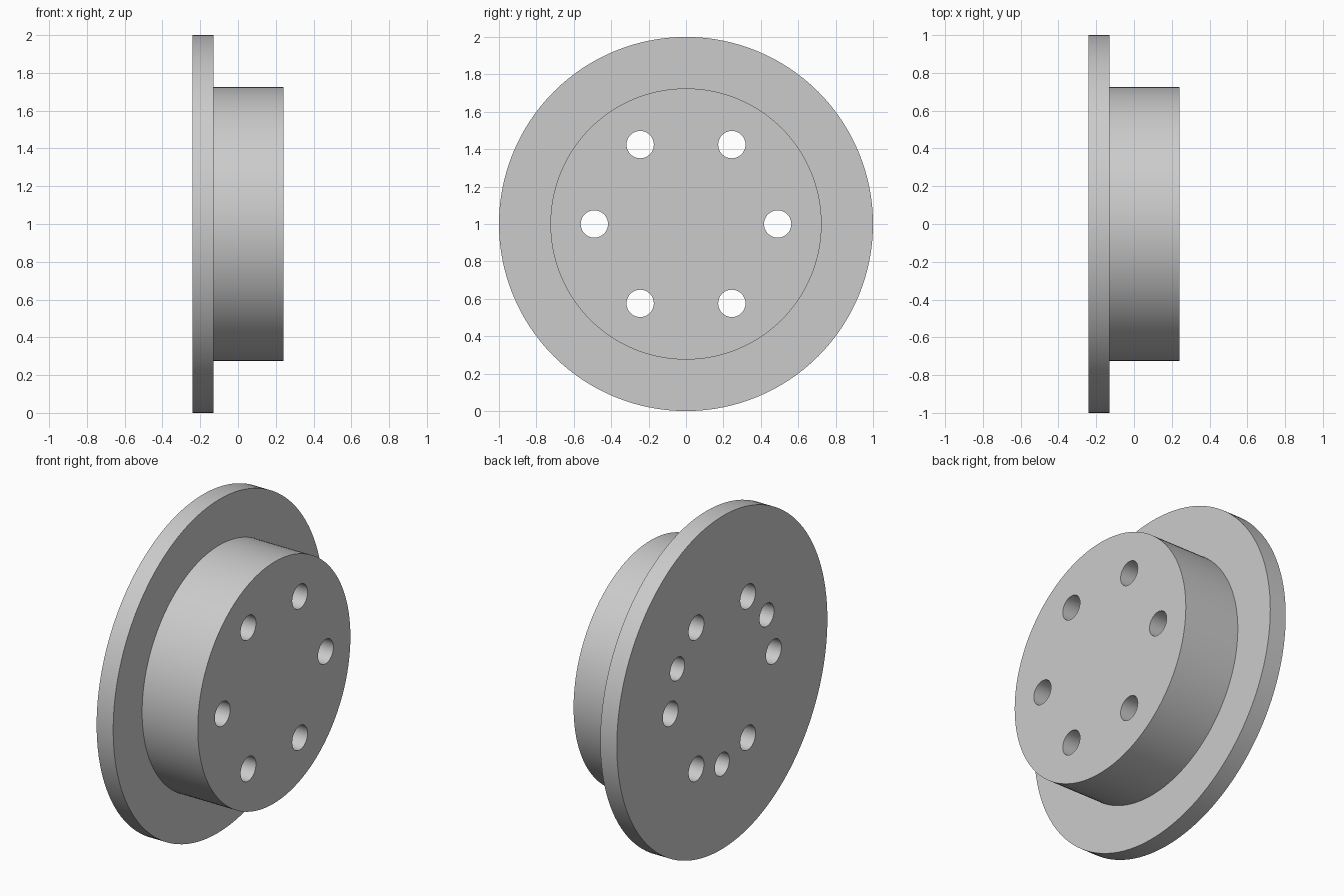
import bpy
from math import cos, sin, pi, radians

cube = bpy.data.objects.get("Cube")
if cube:
    bpy.data.objects.remove(cube, do_unlink=True)

BACK, STEP, FRONT = -0.24, -0.13, 0.24
FLANGE_R, HUB_R = 1.0, 0.725
BOLT_CIRCLE = 0.49

metal = bpy.data.materials.new("grey metal")
metal.use_nodes = True
grey = (0.6, 0.6, 0.6, 1)
metal.diffuse_color = grey
metal.node_tree.nodes["Principled BSDF"].inputs["Base Color"].default_value = grey


def lathe(name, profile, segments, y=0, z=1):
    """Revolve (x, radius) steps around an axis along x, with capped ends."""
    verts = [(x, y + r * cos(2 * pi * i / segments), z + r * sin(2 * pi * i / segments))
             for x, r in profile for i in range(segments)]
    faces = [list(range(segments))[::-1],
             list(range(len(verts) - segments, len(verts)))]
    for ring in range(len(profile) - 1):
        a, b = ring * segments, (ring + 1) * segments
        for i in range(segments):
            j = (i + 1) % segments
            faces.append([a + i, a + j, b + j, b + i])
    mesh = bpy.data.meshes.new(name)
    mesh.from_pydata(verts, [], faces)
    mesh.materials.append(metal)
    obj = bpy.data.objects.new(name, mesh)
    bpy.context.collection.objects.link(obj)
    return obj


# Flange and hub turned as one solid
wheel = lathe("flanged_hub", [(BACK, FLANGE_R), (STEP, FLANGE_R),
                              (STEP, HUB_R), (FRONT, HUB_R)], 128)

# Six through holes, then three blind holes in the flange face
holes = [(60 * k, 0.073, FRONT + 0.1) for k in range(6)]
holes += [(angle, 0.069, 0.0) for angle in (30, 150, 270)]
cutters = []
for angle, radius, end in holes:
    a = radians(angle)
    cutter = lathe("hole_cutter", [(BACK - 0.1, radius), (end, radius)], 40,
                   BOLT_CIRCLE * cos(a), 1 + BOLT_CIRCLE * sin(a))
    cutter.hide_render = True
    cutters.append(cutter)
    cut = wheel.modifiers.new("drill", "BOOLEAN")
    cut.operation = "DIFFERENCE"
    cut.solver = "EXACT"
    cut.object = cutter

# Apply the drilling and drop the cutters
bpy.ops.object.select_all(action="DESELECT")
wheel.select_set(True)
bpy.context.view_layer.objects.active = wheel
for name in [m.name for m in wheel.modifiers]:
    bpy.ops.object.modifier_apply(modifier=name)
for cutter in cutters:
    bpy.data.objects.remove(cutter, do_unlink=True)
bpy.ops.object.shade_smooth_by_angle(angle=radians(30))
